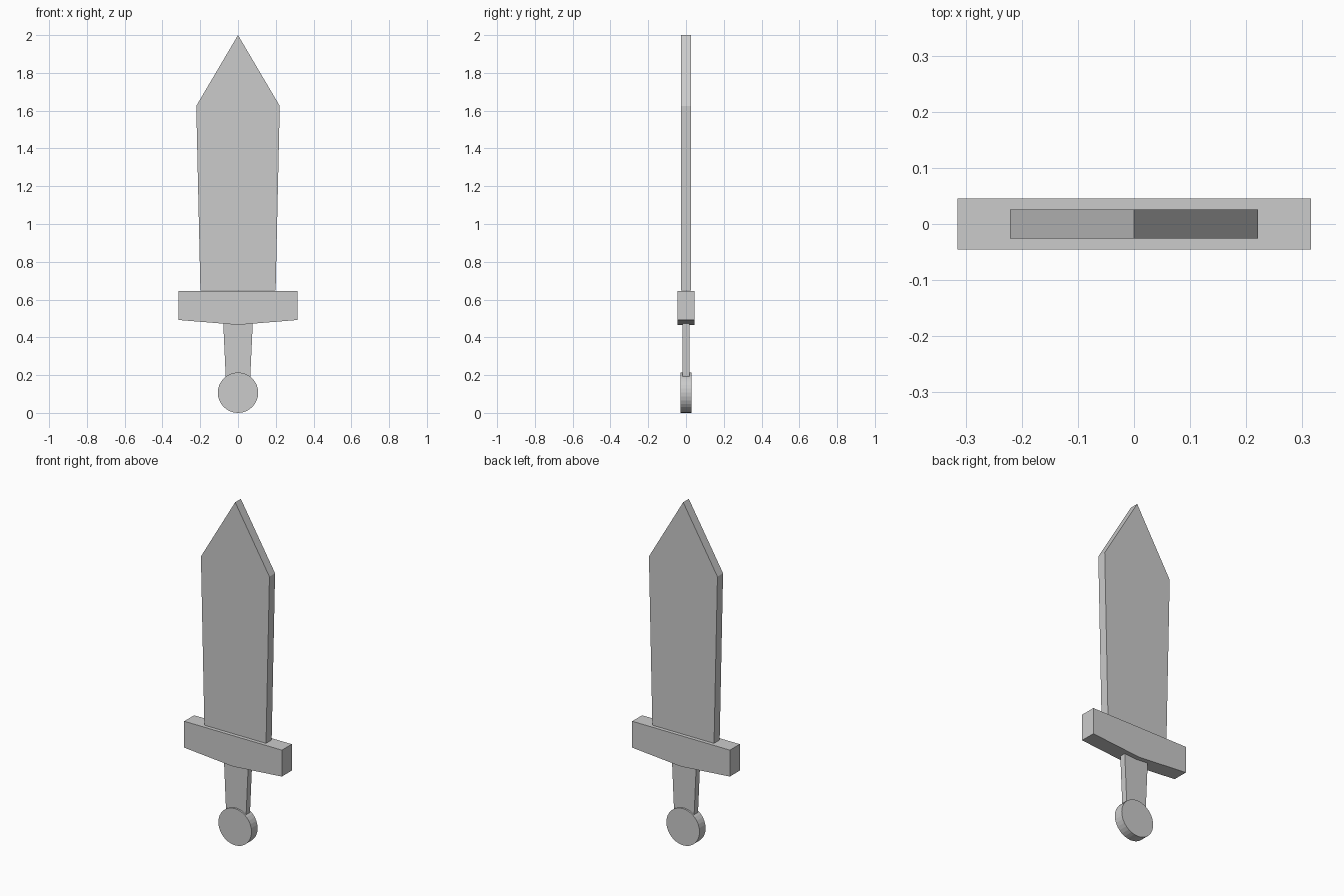
import bpy, bmesh, math

if "Cube" in bpy.data.objects:
    bpy.data.objects.remove(bpy.data.objects["Cube"])


def slab(name, profile, half_depth):
    """Extrude an XZ outline symmetrically along Y."""
    bm = bmesh.new()
    face = bm.faces.new([bm.verts.new((x, -half_depth, z)) for x, z in profile])
    ext = bmesh.ops.extrude_face_region(bm, geom=[face])
    verts = [v for v in ext["geom"] if isinstance(v, bmesh.types.BMVert)]
    bmesh.ops.translate(bm, verts=verts, vec=(0, 2 * half_depth, 0))
    bmesh.ops.recalc_face_normals(bm, faces=bm.faces)
    mesh = bpy.data.meshes.new(name)
    bm.to_mesh(mesh)
    bm.free()
    obj = bpy.data.objects.new(name, mesh)
    bpy.context.collection.objects.link(obj)
    return obj


def mirrored(right_side):
    """Complete an outline from its right half, listed bottom to top."""
    return right_side + [(-x, z) for x, z in reversed(right_side) if x > 0]


# Blade: slightly flaring, with a pointed tip
slab("blade", mirrored([(0.199, 0.647), (0.221, 1.625), (0, 2.0)]), 0.026)

# Crossguard: flat top, shallow V underside
slab("crossguard", mirrored([(0, 0.466), (0.315, 0.492), (0.315, 0.646)]), 0.0455)

# Grip: tapers towards the pommel
slab("grip", mirrored([(0.065, 0.192), (0.078, 0.472)]), 0.018)

# Pommel: round disc
R, N = 0.107, 32
slab("pommel", [(R * math.sin(2 * math.pi * i / N), R - R * math.cos(2 * math.pi * i / N))
                for i in range(N)], 0.028)
